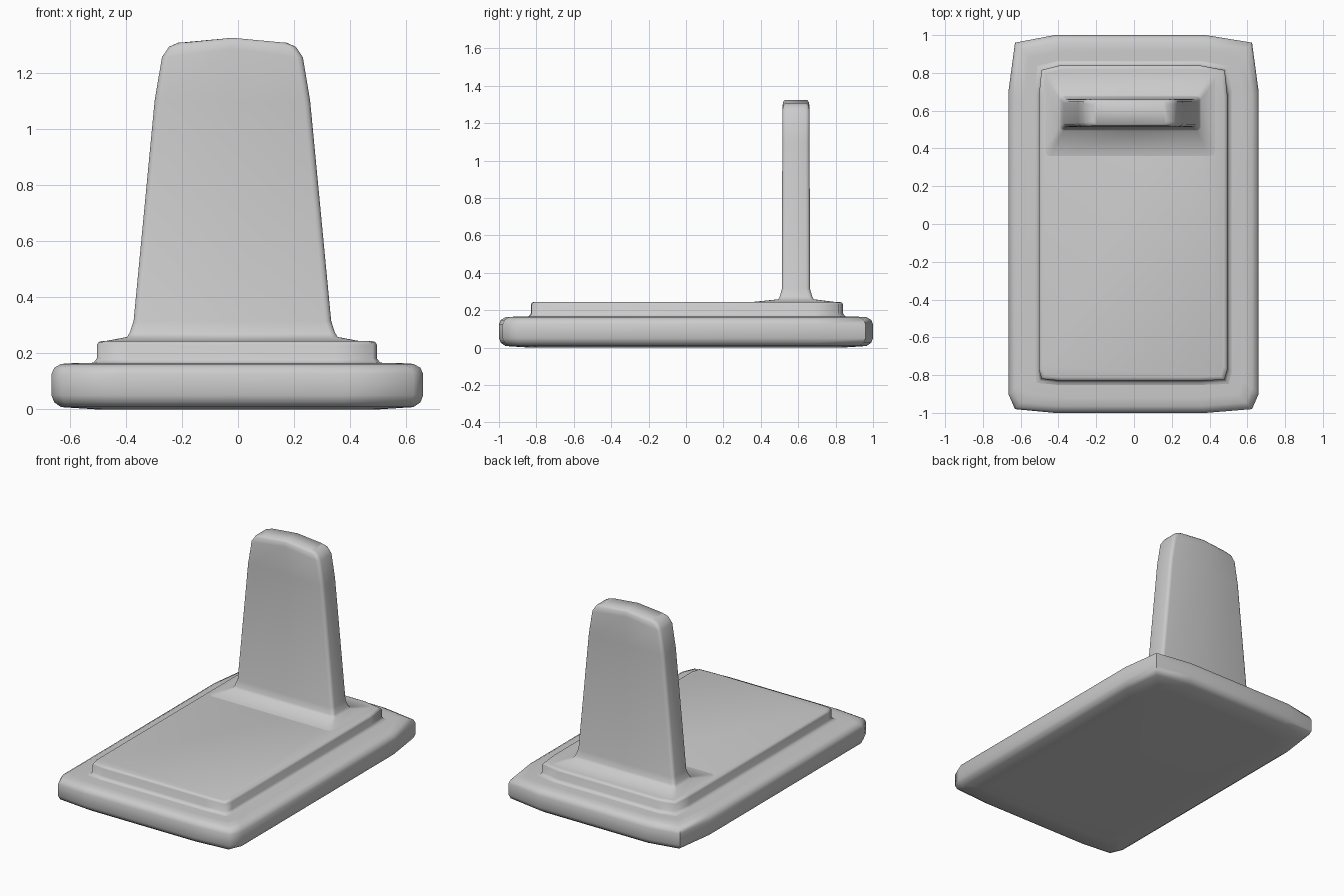
import bpy, bmesh, math

if "Cube" in bpy.data.objects:
    bpy.data.objects.remove(bpy.data.objects["Cube"])


def loft(name, rings, angle, split_cap=None):
    """Skin a stack of equal-length rings, capped at both ends."""
    bm = bmesh.new()
    loops = [[bm.verts.new(p) for p in ring] for ring in rings]
    n = len(loops[0])
    for a, b in zip(loops, loops[1:]):
        for i in range(n):
            j = (i + 1) % n
            bm.faces.new((a[i], a[j], b[j], b[i]))
    bm.faces.new(loops[0][::-1])
    bm.faces.new(loops[-1])
    if split_cap:
        bmesh.ops.connect_verts(bm, verts=[loops[-1][i] for i in split_cap])
    bmesh.ops.recalc_face_normals(bm, faces=bm.faces)
    mesh = bpy.data.meshes.new(name)
    bm.to_mesh(mesh)
    bm.free()
    ob = bpy.data.objects.new(name, mesh)
    bpy.context.collection.objects.link(ob)
    bpy.ops.object.select_all(action='DESELECT')
    ob.select_set(True)
    bpy.context.view_layer.objects.active = ob
    bpy.ops.object.shade_smooth_by_angle(angle=math.radians(angle))
    return ob


def stack(outline, levels):
    """Copies of an outline, inset and lifted by (inset, z)."""
    hx = max(abs(x) for x, y in outline)
    hy = max(abs(y) for x, y in outline)
    return [[(x * (1 - d / hx), y * (1 - d / hy), z) for x, y in outline]
            for d, z in levels]


# Lower slab: slightly bowed outline with rounded rims
lower = [(0.66, -0.90), (0.66, 0.70), (0.625, 0.96), (0.38, 1.0),
         (-0.42, 1.0), (-0.63, 0.96), (-0.665, 0.70), (-0.665, -0.90),
         (-0.63, -0.98), (-0.42, -1.0), (0.38, -1.0), (0.625, -0.98)]
loft("lower_slab", stack(lower, [
    (0.16, 0.0), (0.035, 0.008), (0.01, 0.025), (0, 0.05), (0, 0.125),
    (0.01, 0.148), (0.035, 0.162), (0.08, 0.165)]), 60)

# Upper slab with a small flare where it meets the lower one
upper = [(0.495, -0.77), (0.495, 0.68), (0.48, 0.815), (0.345, 0.84),
         (-0.39, 0.84), (-0.49, 0.815), (-0.503, 0.68), (-0.503, -0.77),
         (-0.49, -0.82), (-0.39, -0.83), (0.345, -0.83), (0.48, -0.825)]
loft("upper_slab", stack(upper, [
    (-0.03, 0.163), (-0.01, 0.168), (0, 0.182), (0, 0.23),
    (0.006, 0.24), (0.02, 0.244)]), 60)


def stone_ring(hx, hy, yc, z, c, lift=0.0):
    """Rounded rectangle with midpoints on the long sides, raised by lift."""
    pts = []
    for sx, sy, start in ((1, 1, 0), (-1, 1, 90), (-1, -1, 180), (1, -1, 270)):
        for k in range(4):
            a = math.radians(start + 30 * k)
            pts.append((-0.02 + sx * (hx - c) + c * math.cos(a),
                        yc + sy * (hy - c) + c * math.sin(a), z))
        if start in (0, 180):
            pts.append((-0.02, yc + sy * hy, z + lift))
    return pts


# Upright stone: low mound, flared foot, tapering shaft, peaked top
loft("upright_stone", [stone_ring(*r) for r in (
    (0.46, 0.235, 0.575, 0.242, 0.03),
    (0.375, 0.094, 0.588, 0.258, 0.02),
    (0.365, 0.086, 0.588, 0.275, 0.02),
    (0.352, 0.075, 0.588, 0.315, 0.022),
    (0.277, 0.073, 0.588, 1.10, 0.022),
    (0.251, 0.073, 0.588, 1.255, 0.022, 0.03),
    (0.226, 0.069, 0.588, 1.292, 0.022, 0.02),
    (0.192, 0.06, 0.588, 1.307, 0.02, 0.017))], 60, split_cap=(4, 13))
